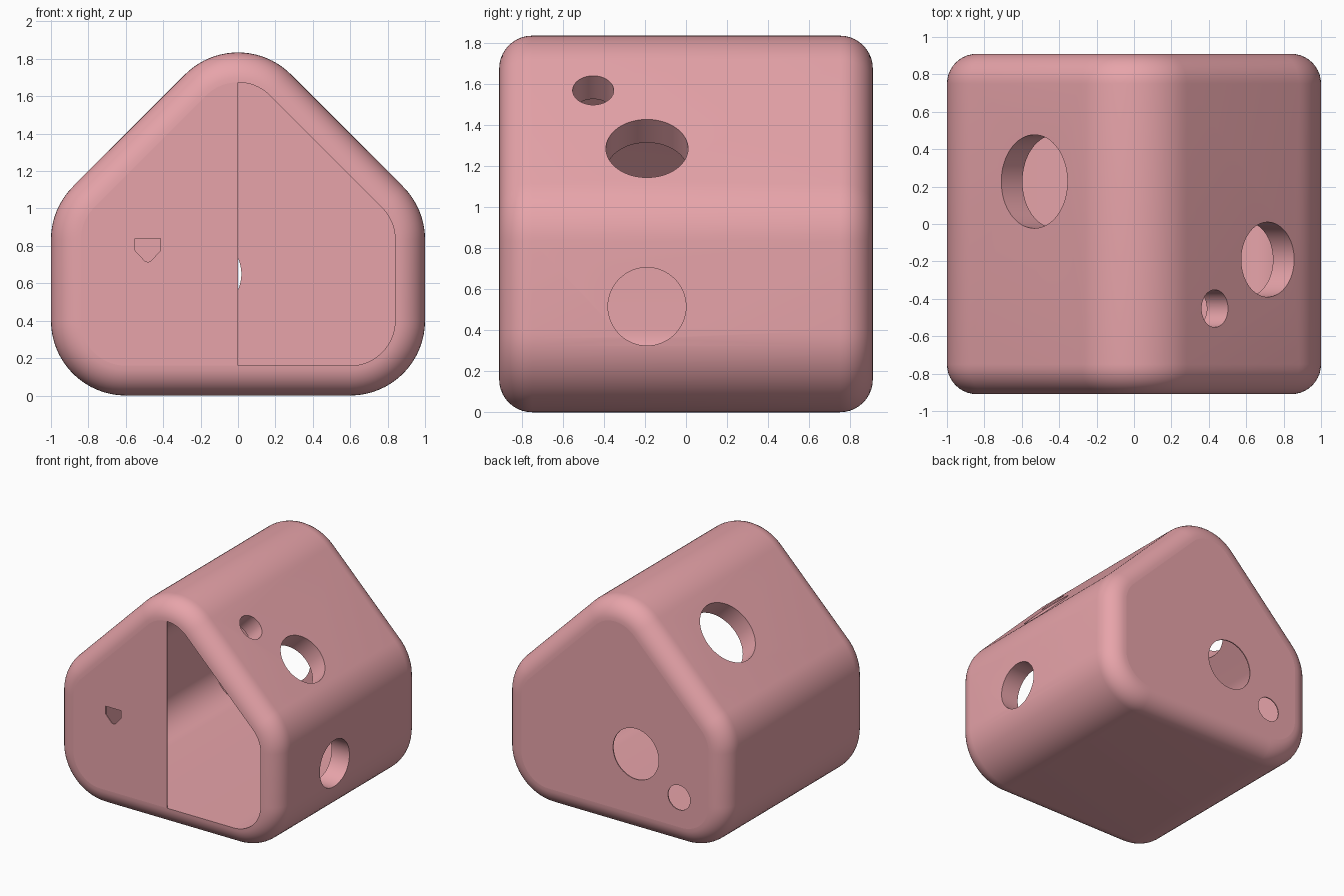
import bpy, bmesh
from math import radians, sin, cos, pi, sqrt
from mathutils import Vector

if "Cube" in bpy.data.objects:
    bpy.data.objects.remove(bpy.data.objects["Cube"])

T = 0.16        # wall thickness and edge rounding
Y = 0.91        # half depth
R = 0.4         # outer corner radius
SKIN = 0.008    # thin end panels

pink = bpy.data.materials.new("pink")
pink.diffuse_color = (0.8, 0.37, 0.40, 1)
pink.use_nodes = True
pink.node_tree.nodes["Principled BSDF"].inputs["Base Color"].default_value = pink.diffuse_color


def house(d=0.0):
    """Rounded house outline inset by d: corner centre, start and end angle, steps."""
    corners = [(0.6, R, -90, 0, 16), (0.6, 0.834, 0, 45, 10),
               (0, 2 - R * sqrt(2), 45, 135, 20),
               (-0.6, 0.834, 135, 180, 10), (-0.6, R, 180, 270, 16)]
    pts = []
    for cx, cz, a0, a1, n in corners:
        for i in range(n + 1):
            a = radians(a0 + (a1 - a0) * i / n)
            pts.append((cx + (R - d) * cos(a), cz + (R - d) * sin(a)))
    return pts


def finish(name, bm):
    bmesh.ops.recalc_face_normals(bm, faces=bm.faces)
    me = bpy.data.meshes.new(name)
    bm.to_mesh(me)
    bm.free()
    ob = bpy.data.objects.new(name, me)
    bpy.context.collection.objects.link(ob)
    me.materials.append(pink)
    return ob


def prism(name, pts, y0, y1):
    bm = bmesh.new()
    a = [bm.verts.new((x, y0, z)) for x, z in pts]
    b = [bm.verts.new((x, y1, z)) for x, z in pts]
    bm.faces.new(a)
    bm.faces.new(b[::-1])
    for i in range(len(pts)):
        j = (i + 1) % len(pts)
        bm.faces.new((a[i], b[i], b[j], a[j]))
    return finish(name, bm)


def cylinder(centre, axis, r, depth=0.5):
    bm = bmesh.new()
    rot = Vector(axis).to_track_quat('Z', 'Y').to_matrix().to_4x4()
    rot.translation = centre
    bmesh.ops.create_cone(bm, cap_ends=True, segments=64, radius1=r, radius2=r,
                          depth=depth, matrix=rot)
    return finish("cutter", bm)


def cut(ob, cutter):
    cutter.hide_render = True
    mod = ob.modifiers.new("hole", 'BOOLEAN')
    mod.operation = 'DIFFERENCE'
    mod.solver = 'EXACT'
    mod.object = cutter
    bpy.context.view_layer.objects.active = ob
    bpy.ops.object.modifier_apply(modifier=mod.name)
    bpy.data.objects.remove(cutter)


# Shell: house outline swept through a wall section with rounded outer edges
N = 10
quarter = [(T - T * sin(pi / 2 * i / N), Y - T + T * cos(pi / 2 * i / N)) for i in range(N + 1)]
section = [(d, -y) for d, y in quarter] + quarter[::-1]
bm = bmesh.new()
rings = [[bm.verts.new((x, y, z)) for x, z in house(d)] for d, y in section]
for k in range(len(rings)):
    a, b = rings[k], rings[(k + 1) % len(rings)]
    for i in range(len(a)):
        j = (i + 1) % len(a)
        bm.faces.new((a[i], a[j], b[j], b[i]))
shell = finish("house_shell", bm)

# Round holes in the roof slopes and the right wall
for x, y, r in [(-0.533, 0.227, 0.25), (0.715, -0.19, 0.2), (0.432, -0.452, 0.1)]:
    side = 1 if x > 0 else -1
    cut(shell, cylinder((x, y, 2 - abs(x)), (side, 0, 1), r))
cut(shell, cylinder((1, -0.19, 0.515), (1, 0, 0), 0.19))

# Back panel with two round holes
back = prism("back_panel", house(T), Y - SKIN, Y)
for x, z, r in [(-0.187, 0.65, 0.205), (-0.575, 0.40, 0.1)]:
    cut(back, cylinder((x, Y, z), (0, 1, 0), r))

# Front panel closing the left half, with a small five-sided hole
half = [p for p in house(T) if p[0] < 1e-5] + [(0, T)]
front = prism("front_panel", half, -Y, -Y + SKIN)
cut(front, prism("cutter", [(-0.55, 0.84), (-0.415, 0.84), (-0.415, 0.775), (-0.465, 0.72),
                            (-0.482, 0.713), (-0.499, 0.72), (-0.55, 0.775)], -1.1, -0.7))

# Smooth shading with crisp edges
for ob in (shell, back, front):
    bpy.ops.object.select_all(action='DESELECT')
    ob.select_set(True)
    bpy.context.view_layer.objects.active = ob
    bpy.ops.object.shade_smooth_by_angle(angle=radians(30))
